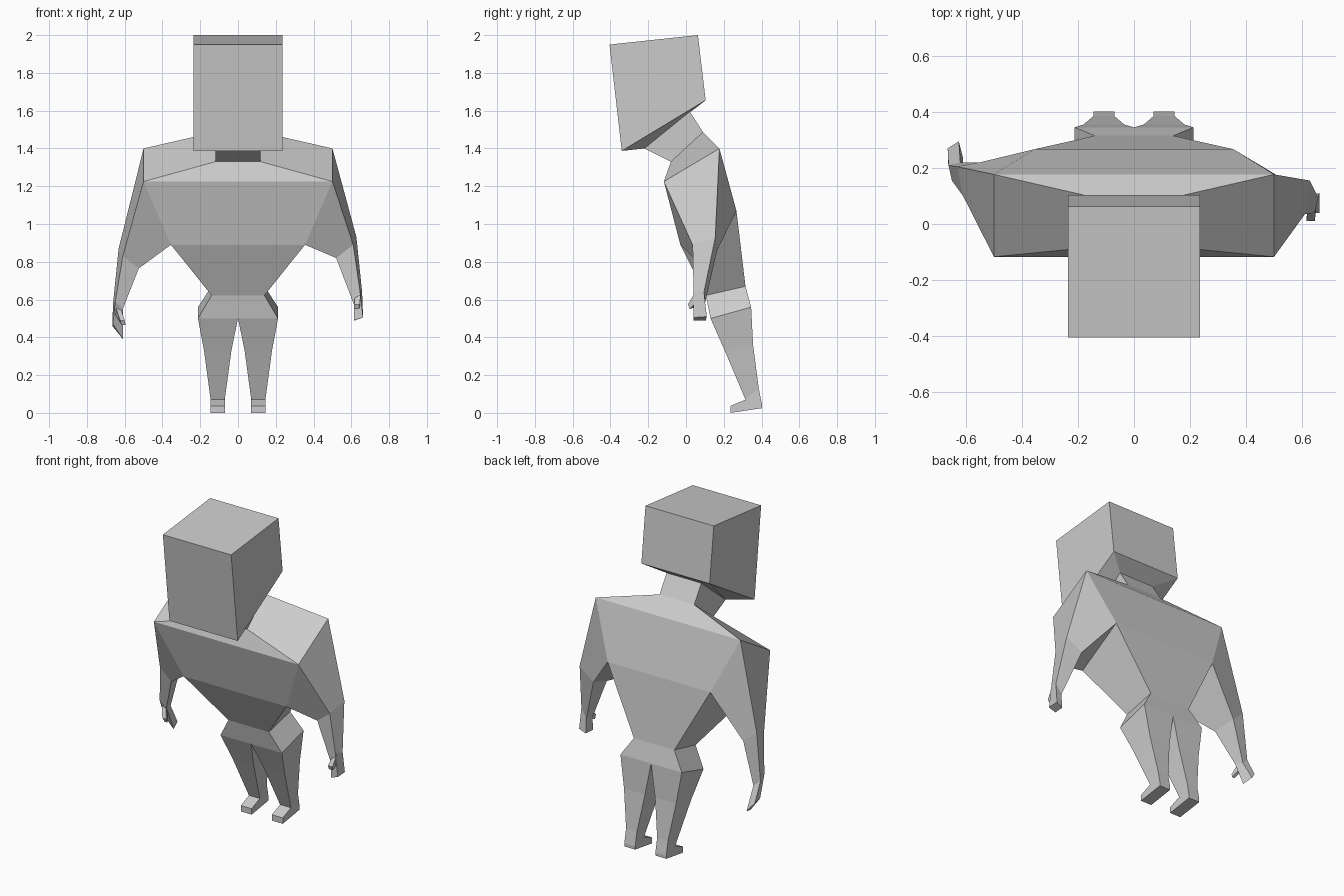
import bpy, bmesh

grey = bpy.data.materials.new("plain grey")
grey.diffuse_color = (0.6, 0.6, 0.6, 1)


def loft(name, rings, caps=(), skip=()):
    """Skin four-point rings; caps lists closed ends, skip lists open (band, side)."""
    bm = bmesh.new()
    vs = [[bm.verts.new(p) for p in r] for r in rings]
    for b in range(len(vs) - 1):
        for i in range(4):
            if (b, i) not in skip:
                j = (i + 1) % 4
                bm.faces.new((vs[b][i], vs[b][j], vs[b + 1][j], vs[b + 1][i]))
    for c in caps:
        bm.faces.new(vs[c])
    bmesh.ops.recalc_face_normals(bm, faces=bm.faces)
    # open tubes: make the winding face away from the centre line
    f = max(bm.faces, key=lambda face: face.calc_area())
    idx = next(r for r in vs if all(v in r or v in vs[min(vs.index(r) + 1, len(vs) - 1)]
                                   for v in f.verts))
    near = idx + vs[min(vs.index(idx) + 1, len(vs) - 1)]
    mid = sum((v.co for v in near[1:]), near[0].co.copy()) / len(near)
    if f.normal.dot(f.calc_center_median() - mid) < 0:
        bmesh.ops.reverse_faces(bm, faces=bm.faces)
    me = bpy.data.meshes.new(name)
    bm.to_mesh(me)
    bm.free()
    me.materials.append(grey)
    ob = bpy.data.objects.new(name, me)
    bpy.context.collection.objects.link(ob)
    return ob


def ring(x0, x1, front, back):
    """Ring spanning x0..x1 with (y, z) for its front and back edges."""
    return [(x0, *front), (x1, *front), (x1, *back), (x0, *back)]


def sym(x, front, back):
    return ring(-x, x, front, back)


# Head with a tapered underside, then the neck
neck_top = sym(0.12, (-0.22, 1.40), (0.02, 1.595))
neck_base = sym(0.12, (-0.08, 1.33), (0.09, 1.487))
loft("head", [sym(0.236, (-0.405, 1.95), (0.063, 2.0)),
              sym(0.236, (-0.34, 1.387), (0.104, 1.655)), neck_top], caps=[0])
loft("neck", [neck_top, neck_base])

# Torso, open where the arms join
loft("torso", [neck_base,
               sym(0.5, (-0.117, 1.225), (0.177, 1.40)),
               sym(0.355, (-0.03, 0.89), (0.267, 1.07)),
               sym(0.14, (0.105, 0.622), (0.315, 0.67)),
               sym(0.212, (0.13, 0.50), (0.345, 0.56))],
     skip={(1, 1), (1, 3)})

# Legs and feet
for side, s in (("left", -1), ("right", 1)):
    loft(side + "_leg", [ring(0, s * 0.212, (0.13, 0.50), (0.345, 0.56)),
                         ring(s * 0.035, s * 0.18, (0.205, 0.33), (0.355, 0.36)),
                         ring(s * 0.07, s * 0.145, (0.315, 0.07), (0.385, 0.13)),
                         ring(s * 0.07, s * 0.145, (0.235, 0.037), (0.402, 0.045)),
                         ring(s * 0.07, s * 0.145, (0.235, 0.0), (0.402, 0.025))],
         caps=[-1])


def shoulder(s):
    return [(s * 0.5, -0.117, 1.225), (s * 0.5, 0.177, 1.40),
            (s * 0.355, 0.267, 1.07), (s * 0.355, -0.03, 0.89)]


# Arms: shoulder, elbow, wrist; ring order is outer front, outer back, inner back, inner front
wrist_r = [(0.645, 0.04, 0.65), (0.657, 0.095, 0.64), (0.62, 0.10, 0.58), (0.615, 0.045, 0.57)]
loft("right_arm", [shoulder(1),
                   [(0.61, 0.035, 0.89), (0.627, 0.155, 0.93),
                    (0.525, 0.165, 0.86), (0.52, 0.04, 0.82)], wrist_r])
loft("right_hand", [wrist_r,
                    [(0.662, 0.04, 0.505), (0.662, 0.11, 0.51),
                     (0.62, 0.105, 0.49), (0.615, 0.04, 0.49)]], caps=[-1])
loft("right_thumb", [[(0.65, 0.05, 0.64), (0.65, 0.05, 0.58),
                      (0.62, 0.05, 0.56), (0.62, 0.05, 0.62)],
                     [(0.645, 0.01, 0.575), (0.64, 0.02, 0.55),
                      (0.615, 0.02, 0.55), (0.615, 0.01, 0.575)]], caps=[-1])

wrist_l = [(-0.65, 0.155, 0.59), (-0.662, 0.21, 0.575),
           (-0.62, 0.22, 0.54), (-0.61, 0.165, 0.55)]
loft("left_arm", [shoulder(-1),
                  [(-0.61, 0.10, 0.83), (-0.632, 0.205, 0.87),
                   (-0.55, 0.22, 0.80), (-0.525, 0.09, 0.765)], wrist_l])
loft("left_hand", [wrist_l,
                   [(-0.663, 0.215, 0.47), (-0.665, 0.27, 0.46),
                    (-0.625, 0.295, 0.41), (-0.61, 0.235, 0.39)]], caps=[-1])
loft("left_thumb", [[(-0.65, 0.175, 0.57), (-0.65, 0.19, 0.52),
                     (-0.62, 0.19, 0.51), (-0.62, 0.175, 0.55)],
                    [(-0.625, 0.145, 0.49), (-0.615, 0.155, 0.465),
                     (-0.595, 0.155, 0.465), (-0.60, 0.145, 0.49)]], caps=[-1])
